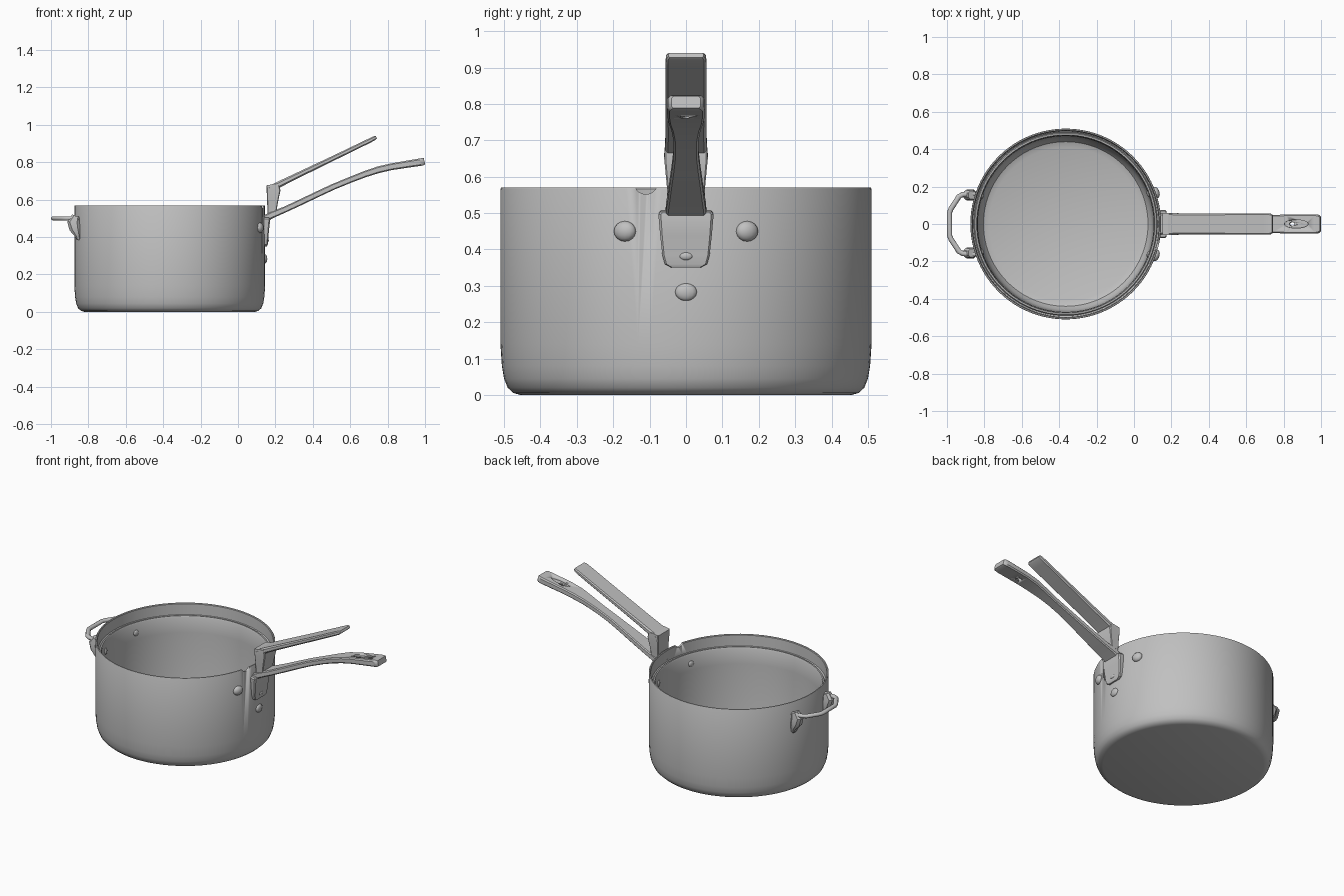
import bpy, bmesh, math
from mathutils import Vector, Matrix

if "Cube" in bpy.data.objects:
    bpy.data.objects.remove(bpy.data.objects["Cube"])

steel = bpy.data.materials.new("brushed_steel")
steel.diffuse_color = (0.53, 0.53, 0.53, 1)
steel.use_nodes = True
steel.node_tree.nodes["Principled BSDF"].inputs["Base Color"].default_value = steel.diffuse_color
CX, R = -0.365, 0.51            # pot axis and radius


def finish(name, bm, angle=35):
    bmesh.ops.recalc_face_normals(bm, faces=bm.faces)
    me = bpy.data.meshes.new(name)
    bm.to_mesh(me)
    bm.free()
    ob = bpy.data.objects.new(name, me)
    bpy.context.collection.objects.link(ob)
    me.materials.append(steel)
    select(ob)
    bpy.ops.object.shade_smooth_by_angle(angle=math.radians(angle))
    return ob


def select(ob):
    bpy.ops.object.select_all(action='DESELECT')
    ob.select_set(True)
    bpy.context.view_layer.objects.active = ob


def lathe(name, profile, n=96):
    bm = bmesh.new()
    rings = []
    for r, z in profile:
        if r == 0:
            rings.append([bm.verts.new((CX, 0, z))] * n)
        else:
            rings.append([bm.verts.new((CX + r * math.cos(2 * math.pi * i / n),
                                        r * math.sin(2 * math.pi * i / n), z)) for i in range(n)])
    for a, b in zip(rings, rings[1:]):
        for i in range(n):
            j = (i + 1) % n
            bm.faces.new(list(dict.fromkeys([a[i], a[j], b[j], b[i]])))
    return finish(name, bm)


def loft(name, stations, y=0.0, bevel=0.35):
    """Bar through (x, z, half width in y, half thickness) stations."""
    bm = bmesh.new()
    rings = []
    for k, (x, z, w, t) in enumerate(stations):
        p, q = stations[max(k - 1, 0)], stations[min(k + 1, len(stations) - 1)]
        tan = Vector((q[0] - p[0], 0, q[1] - p[1])).normalized()
        nor = Vector((-tan.z, 0, tan.x))
        c = min(w, t) * bevel
        sec = [(w, t - c), (w - c, t), (c - w, t), (-w, t - c),
               (-w, c - t), (c - w, -t), (w - c, -t), (w, c - t)]
        rings.append([bm.verts.new(Vector((x, y + u, z)) + nor * v) for u, v in sec])
    for a, b in zip(rings, rings[1:]):
        for i in range(8):
            j = (i + 1) % 8
            bm.faces.new((a[i], a[j], b[j], b[i]))
    bm.faces.new(rings[0])
    bm.faces.new(rings[-1])
    return finish(name, bm)


def rivet(name, r, y, z, wide, tall, deep, side=1):
    bm = bmesh.new()
    bmesh.ops.create_uvsphere(bm, u_segments=14, v_segments=8, radius=1)
    x = CX + side * math.sqrt(r * r - y * y)
    ang = math.atan2(y, x - CX)
    bm.transform(Matrix.Translation((x, y, z)) @ Matrix.Rotation(ang, 4, 'Z')
                 @ Matrix.Diagonal((deep, wide, tall, 1)))
    return finish(name, bm, 60)


def cut(ob, matrix, n=24):
    bm = bmesh.new()
    bmesh.ops.create_cone(bm, cap_ends=True, segments=n, radius1=1, radius2=1, depth=1)
    bm.transform(matrix)
    tool = finish("cutter", bm)
    tool.hide_render = True
    m = ob.modifiers.new("cut", 'BOOLEAN')
    m.operation, m.object, m.solver = 'DIFFERENCE', tool, 'EXACT'
    select(ob)
    bpy.ops.object.modifier_apply(modifier=m.name)
    bpy.data.objects.remove(tool)


# pot body with nested liner ledge inside
pot = lathe("pot_body", [
    (0, 0), (0.455, 0), (0.475, 0.006), (0.49, 0.02), (0.50, 0.045), (0.506, 0.08),
    (0.51, 0.14), (0.51, 0.566), (0.508, 0.57), (0.502, 0.57), (0.499, 0.566),
    (0.497, 0.50), (0.49, 0.493), (0.485, 0.502), (0.477, 0.502), (0.473, 0.494),
    (0.470, 0.40), (0.466, 0.12), (0.458, 0.07), (0.44, 0.042), (0.41, 0.03), (0, 0.03)])
cut(pot, Matrix.Translation((0.135, -0.11, 0.574)) @ Matrix.Rotation(math.pi / 2, 4, 'Y')
    @ Matrix.Diagonal((0.022, 0.028, 0.06, 1)))

# long lower handle with hanging recess and a through hole
handle = loft("lower_handle", [
    (0.14, 0.497, 0.056, 0.018), (0.18, 0.518, 0.055, 0.018), (0.25, 0.547, 0.050, 0.016),
    (0.33, 0.584, 0.045, 0.016), (0.42, 0.627, 0.039, 0.016), (0.51, 0.669, 0.034, 0.016),
    (0.60, 0.706, 0.034, 0.016), (0.68, 0.737, 0.040, 0.017), (0.75, 0.760, 0.048, 0.018),
    (0.82, 0.776, 0.051, 0.018), (0.90, 0.789, 0.052, 0.019), (0.97, 0.800, 0.052, 0.020),
    (0.988, 0.803, 0.049, 0.020), (0.997, 0.805, 0.040, 0.017)])
tilt = Matrix.Translation((0.87, 0, 0.784)) @ Matrix.Rotation(-0.165, 4, 'Y')
cut(handle, tilt @ Matrix.Translation((0, 0, 0.025)) @ Matrix.Diagonal((0.065, 0.022, 0.034, 1)))
cut(handle, tilt @ Matrix.Translation((-0.025, 0, 0)) @ Matrix.Diagonal((0.014, 0.010, 0.1, 1)))

# mounting plate of the lower handle
loft("handle_bracket", [
    (0.146, 0.350, 0.040, 0.008), (0.146, 0.360, 0.058, 0.013), (0.147, 0.385, 0.065, 0.014),
    (0.150, 0.44, 0.071, 0.016), (0.153, 0.497, 0.076, 0.020), (0.154, 0.505, 0.070, 0.016)])

# upper handle and its clip over the rim
loft("upper_handle", [
    (0.17, 0.655, 0.060, 0.018), (0.21, 0.677, 0.058, 0.017), (0.30, 0.721, 0.056, 0.015),
    (0.50, 0.817, 0.056, 0.013), (0.70, 0.914, 0.056, 0.012), (0.73, 0.929, 0.055, 0.011),
    (0.740, 0.934, 0.048, 0.007)], bevel=0.5)
loft("rim_clip", [
    (0.180, 0.515, 0.050, 0.022), (0.184, 0.58, 0.053, 0.028),
    (0.190, 0.65, 0.060, 0.037), (0.185, 0.682, 0.058, 0.034)], bevel=0.12)

# rivets outside and inside on the handle side
rivet("lower_rivet", R, 0, 0.283, 0.030, 0.024, 0.012)
rivet("bracket_rivet", R + 0.012, 0, 0.382, 0.020, 0.012, 0.008)
for s in (-1, 1):
    rivet("side_rivet", R, s * 0.168, 0.45, 0.032, 0.028, 0.02)
    rivet("inner_side_rivet", 0.470, s * 0.16, 0.44, 0.018, 0.018, 0.008)
    rivet("inner_helper_rivet", 0.470, s * 0.15, 0.44, 0.018, 0.018, 0.008, -1)
    # helper handle mounts
    loft("helper_mount", [
        (-0.852, 0.385, 0.014, 0.010), (-0.858, 0.41, 0.024, 0.016), (-0.872, 0.445, 0.030, 0.030),
        (-0.880, 0.48, 0.027, 0.033), (-0.866, 0.512, 0.022, 0.022)], y=s * 0.155, bevel=0.5)

# helper handle loop
half = [(-0.85, 0.163), (-0.915, 0.158), (-0.935, 0.148), (-0.978, 0.082), (-0.986, 0.062)]
path = half + [(x, -y) for x, y in reversed(half)]
bm = bmesh.new()
rings = []
for k, (x, y) in enumerate(path):
    p, q = path[max(k - 1, 0)], path[min(k + 1, len(path) - 1)]
    nor = Vector((q[1] - p[1], p[0] - q[0], 0)).normalized()
    rings.append([bm.verts.new(Vector((x, y, 0.50)) + nor * 0.014 * math.cos(a)
                               + Vector((0, 0, 0.012 * math.sin(a))))
                  for a in [math.pi * i / 5 for i in range(10)]])
for a, b in zip(rings, rings[1:]):
    for i in range(10):
        bm.faces.new((a[i], a[(i + 1) % 10], b[(i + 1) % 10], b[i]))
bm.faces.new(rings[0])
bm.faces.new(rings[-1])
finish("helper_handle", bm, 60)
